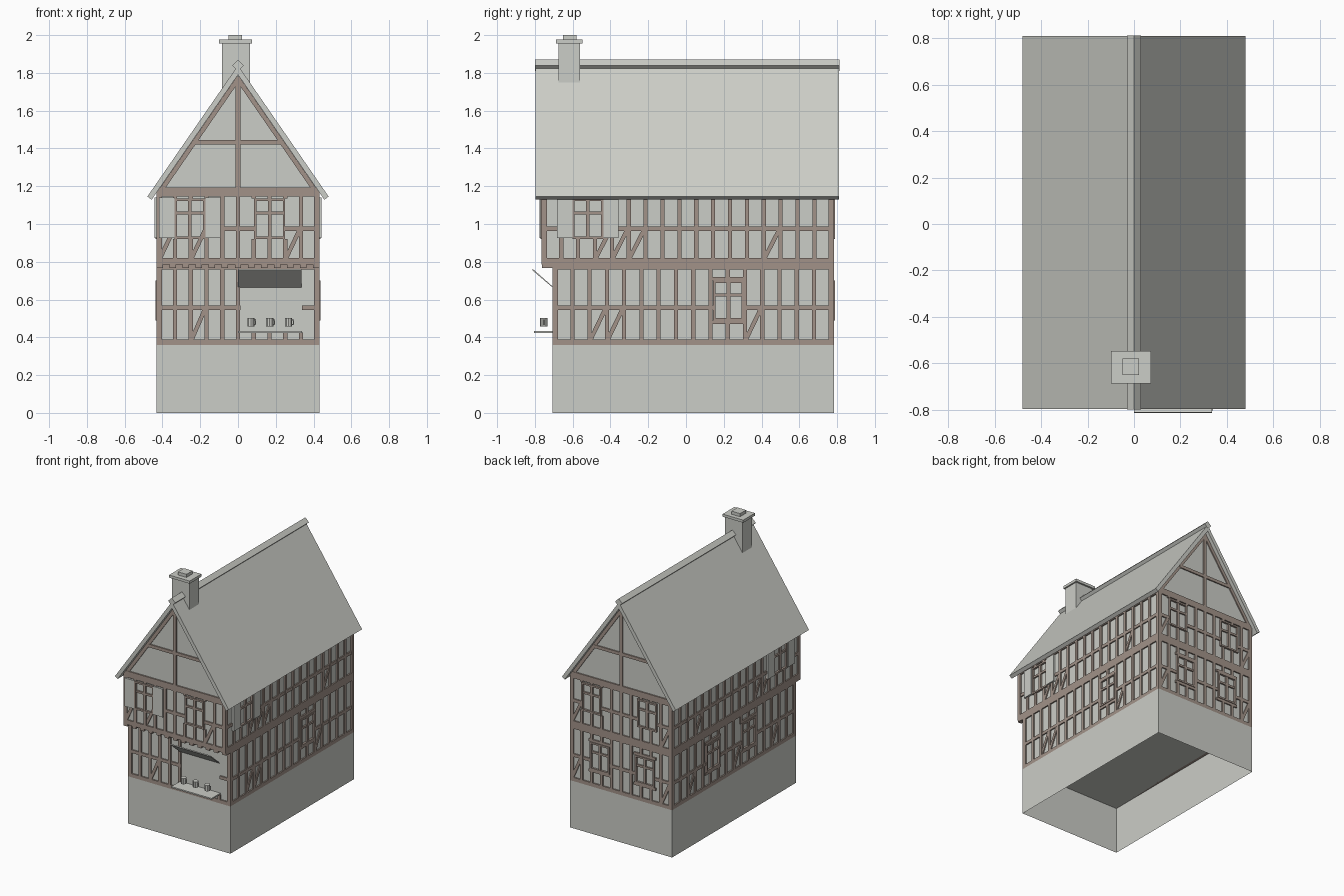
import bpy, bmesh, math
from mathutils import Matrix, Vector

cube = bpy.data.objects.get("Cube")
if cube:
    bpy.data.objects.remove(cube, do_unlink=True)


def material(name, rgb):
    m = bpy.data.materials.new(name)
    m.use_nodes = True
    m.diffuse_color = (*rgb, 1)
    m.node_tree.nodes["Principled BSDF"].inputs["Base Color"].default_value = (*rgb, 1)
    return m


GREY = material("pale_grey", (0.60, 0.61, 0.57))
BROWN = material("timber_brown", (0.36, 0.29, 0.25))


def frame(u, n, offset=0):
    """Wall space: u along the wall, v up, d outward."""
    u, n = Vector(u), Vector(n)
    m = Matrix((u, Vector((0, 0, 1)), n)).transposed().to_4x4()
    m.translation = n * offset
    return m


FRONT = frame((1, 0, 0), (0, -1, 0))
SIDE = frame((0, 1, 0), (1, 0, 0))


def prism(bm, m, pts, d0, d1):
    lo = [bm.verts.new(m @ Vector((u, v, d0))) for u, v in pts]
    hi = [bm.verts.new(m @ Vector((u, v, d1))) for u, v in pts]
    bm.faces.new(lo[::-1])
    bm.faces.new(hi)
    for i in range(len(pts)):
        j = (i + 1) % len(pts)
        bm.faces.new((lo[i], lo[j], hi[j], hi[i]))


def box(bm, m, u0, u1, v0, v1, d0, d1):
    prism(bm, m, [(u0, v0), (u1, v0), (u1, v1), (u0, v1)], d0, d1)


def beam(bm, m, p, q, width, d0, d1):
    p, q = Vector(p), Vector(q)
    side = (q - p).normalized().orthogonal() * width / 2
    prism(bm, m, [p - side, q - side, q + side, p + side], d0, d1)


def finish(name, bm, mat):
    bmesh.ops.recalc_face_normals(bm, faces=bm.faces)
    me = bpy.data.meshes.new(name)
    bm.to_mesh(me)
    bm.free()
    me.materials.append(mat)
    ob = bpy.data.objects.new(name, me)
    bpy.context.collection.objects.link(ob)
    return ob


def solid(name, mat, m, pts, d0, d1):
    bm = bmesh.new()
    prism(bm, m, pts, d0, d1)
    return finish(name, bm, mat)


def block(name, mat, x, y, z):
    bm = bmesh.new()
    box(bm, SIDE, *y, *z, *x)
    return finish(name, bm, mat)


# Masonry base, hollow and open underneath
bm = bmesh.new()
box(bm, SIDE, -0.708, 0.784, 0, 0.36, -0.432, 0.432)
bmesh.ops.recalc_face_normals(bm, faces=bm.faces)
bmesh.ops.delete(bm, geom=[f for f in bm.faces if f.normal.z < -0.9], context="FACES")
finish("base", bm, GREY)

# Plastered storeys and gables
block("ground_storey", GREY, (-0.422, 0.422), (-0.698, 0.774), (0.36, 0.8))
solid("upper_storey", GREY, FRONT,
      [(-0.422, 0.79), (0.422, 0.79), (0.422, 1.18), (0, 1.795), (-0.422, 1.18)],
      -0.774, 0.755)

# Roof, ridge and chimney
solid("roof", GREY, FRONT,
      [(-0.48, 1.145), (-0.457, 1.129), (0, 1.79), (0.457, 1.129), (0.48, 1.145), (0, 1.84)],
      -0.81, 0.797)
solid("ridge_cap", GREY, FRONT,
      [(-0.03, 1.84), (0, 1.81), (0.03, 1.84), (0, 1.87)], -0.812, 0.799)
block("chimney_stack", GREY, (-0.085, 0.063), (-0.675, -0.56), (1.6, 1.958))
block("chimney_cap", GREY, (-0.1, 0.074), (-0.688, -0.547), (1.956, 1.976))
block("chimney_flue", GREY, (-0.05, 0.022), (-0.652, -0.58), (1.97, 2.0))


def gaps(lo, hi, holes):
    """Parts of the span lo..hi left between the holes."""
    for a, b in sorted(holes):
        if a > lo:
            yield lo, a
        lo = max(lo, b)
    if hi > lo:
        yield lo, hi


def timber_storey(bm, m, lo, hi, z, count, holes, braces):
    z0, rail, z1, sill = z
    step = (hi - lo - 0.03) / (count - 1)
    posts = [lo + 0.015 + i * step for i in range(count)]
    for i, u in enumerate(posts):
        half = 0.015 if i in (0, count - 1) else 0.011
        cut = [h[2:4] for h in holes if h[0] - 0.005 < u < h[1] + 0.005]
        for a, b in gaps(z0, z1, cut):
            box(bm, m, u - half, u + half, a, b, -0.01, 0.01)
    # Sill, middle rail and top plate
    box(bm, m, lo, hi, z0, z0 + sill, -0.01, 0.01)
    box(bm, m, lo, hi, z1 - 0.03, z1, -0.01, 0.01)
    cut = [h[:2] for h in holes if h[2] < rail < h[3]]
    for a, b in gaps(lo, hi, cut):
        box(bm, m, a, b, rail - 0.012, rail + 0.012, -0.01, 0.009)
    # Diagonal braces below the rail
    for i in braces:
        beam(bm, m, (posts[i] + 0.005, z0 + sill), (posts[i + 1] - 0.005, rail),
             0.022, -0.01, 0.008)


def window(bm, m, u0, u1, v0, v1, boards):
    for a, b in ((u0, u0 + 0.013), (u1 - 0.013, u1)):
        box(bm, m, a, b, v0, v1, -0.01, 0.015)
    for a, b in ((v0, v0 + 0.013), (v1 - 0.013, v1)):
        box(bm, m, u0, u1, a, b, -0.01, 0.015)
    mid, bar = (u0 + u1) / 2, v0 + 0.64 * (v1 - v0)
    box(bm, m, mid - 0.01, mid + 0.01, v0, v1, -0.01, 0.012)
    box(bm, m, u0, u1, bar - 0.008, bar + 0.008, -0.01, 0.011)
    if boards:
        for a, b in ((v0 - 0.02, v0), (v1, v1 + 0.02)):
            box(bm, m, u0 - 0.01, u1 + 0.01, a, b, -0.01, 0.01)


def wall(name, low, up, low_span, up_span, counts, low_win, up_win, shuttered, braces, stall=()):
    low_holes = [(u - 0.082, u + 0.082, 0.49, 0.70) for u in low_win]
    up_holes = [(u - 0.082, u + 0.082, 0.92, 1.135) for u in up_win]
    bm = bmesh.new()
    timber_storey(bm, low, *low_span, (0.36, 0.557, 0.79, 0.028), counts[0],
                  low_holes + list(stall), braces[0])
    timber_storey(bm, up, *up_span, (0.785, 0.975, 1.175, 0.035), counts[1],
                  up_holes, braces[1])
    finish(name + "_timbers", bm, BROWN)
    bm = bmesh.new()
    for h in low_holes:
        window(bm, low, *h, True)
    for h in up_holes:
        window(bm, up, *h, False)
    finish(name + "_windows", bm, BROWN)
    # Open shutters beside the chosen upper windows
    if shuttered:
        bm = bmesh.new()
        for u in shuttered:
            for s in (-1, 1):
                a, b = sorted((u + s * 0.082, u + s * 0.162))
                box(bm, up, a, b, 0.925, 1.14, 0.005, 0.02)
        finish(name + "_shutters", bm, GREY)


# Timber framing on the four walls
front_low = frame((1, 0, 0), (0, -1, 0), 0.698)
front_up = frame((1, 0, 0), (0, -1, 0), 0.755)
right = frame((0, 1, 0), (1, 0, 0), 0.422)
back = frame((-1, 0, 0), (0, 1, 0), 0.774)
left = frame((0, -1, 0), (-1, 0, 0), 0.422)
ends = (-0.432, 0.432)
wall("front", front_low, front_up, ends, ends, (11, 11), [], [-0.255, 0.168], [-0.255],
     ([2], [0, 2, 8]), [(0.012, 0.34, 0.425, 0.765)])
wall("right", right, right, (-0.708, 0.784), (-0.765, 0.784), (17, 18),
     [0.225], [-0.52], [-0.52], ([2, 3, 11], [3, 4, 5, 13]))
wall("back", back, back, ends, ends, (11, 11), [-0.18, 0.20], [-0.25, 0.22], [],
     ([0, 9], [0, 9]))
wall("left", left, left, (-0.784, 0.708), (-0.784, 0.765), (17, 18),
     [-0.29, 0.14], [0.52], [0.52], ([2, 8, 13], [3, 11, 12]))

# Gable framing at both ends
for name, m in (("front", front_up), ("back", back)):
    bm = bmesh.new()
    box(bm, m, -0.42, 0.42, 1.15, 1.193, -0.01, 0.01)
    box(bm, m, -0.012, 0.012, 1.18, 1.78, -0.01, 0.01)
    box(bm, m, -0.235, 0.235, 1.422, 1.446, -0.01, 0.009)
    for s in (-1, 1):
        beam(bm, m, (s * 0.42, 1.16), (0, 1.768), 0.024, -0.01, 0.008)
    finish(name + "_gable_timbers", bm, BROWN)

# Joist ends under the overhang
bm = bmesh.new()
for i in range(13):
    x = -0.415 + i * 0.83 / 12
    box(bm, FRONT, x - 0.017, x + 0.017, 0.768, 0.79, 0.69, 0.762)
finish("joist_ends", bm, BROWN)

# Market stall: raised flap and counter
solid("stall_flap", GREY, SIDE,
      [(-0.705, 0.663), (-0.709, 0.672), (-0.812, 0.763), (-0.814, 0.755)], 0.0, 0.336)
block("stall_counter", GREY, (0.0, 0.34), (-0.805, -0.69), (0.424, 0.434))

# Tankards on the counter
for i in range(3):
    x = 0.068 + i * 0.1
    bm = bmesh.new()
    bmesh.ops.create_cone(bm, cap_ends=True, segments=10, radius1=0.02, radius2=0.02,
                          depth=0.045, matrix=Matrix.Translation((x, -0.752, 0.48)))
    for a, b, c, d in ((0.026, 0.032, 0.465, 0.495), (0.015, 0.03, 0.49, 0.496),
                       (0.015, 0.03, 0.464, 0.47)):
        box(bm, SIDE, -0.755, -0.749, c, d, x + a - 0.004, x + b - 0.004)
    finish("tankard_%d" % (i + 1), bm, GREY)
